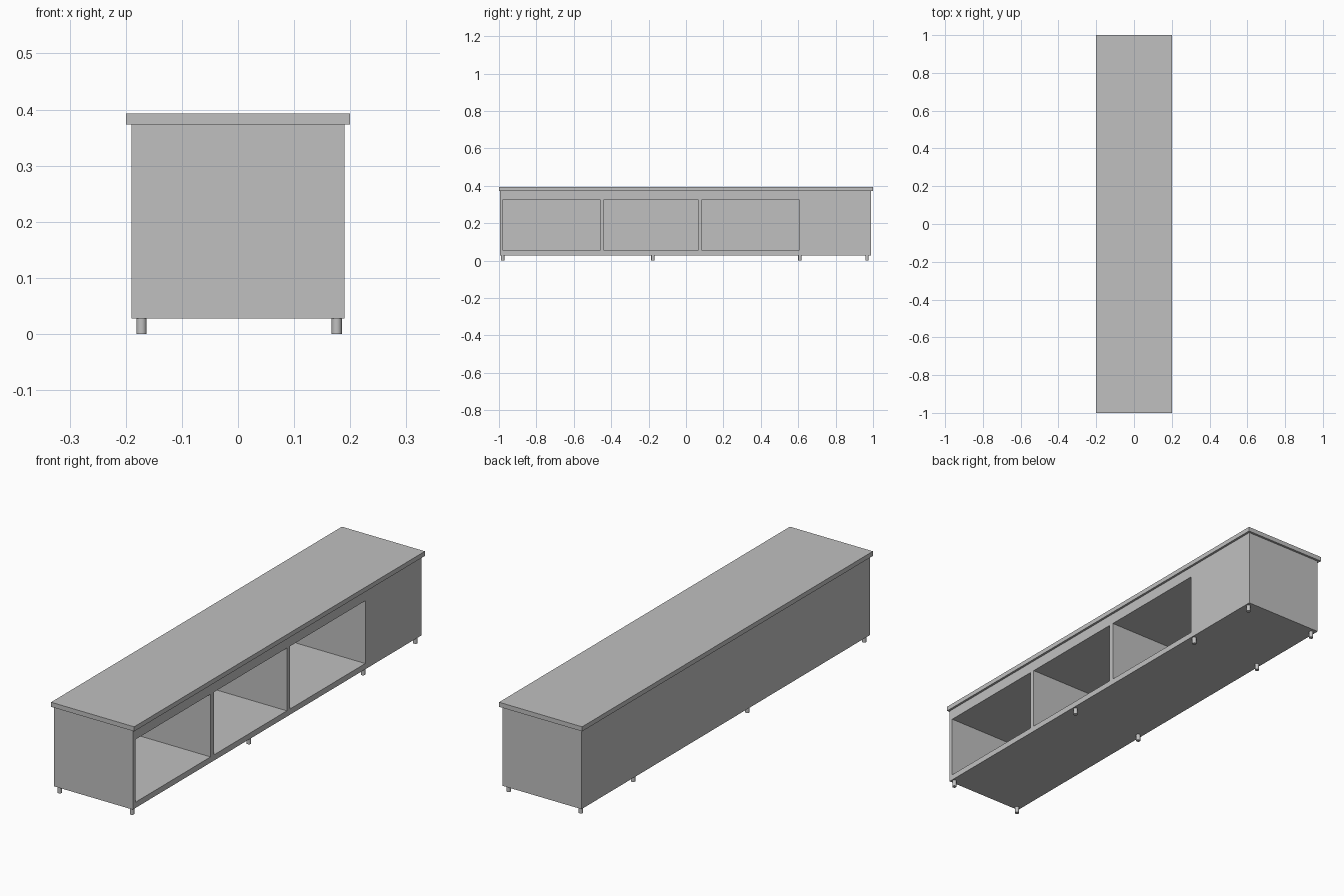
import bpy, bmesh
from mathutils import Vector

default = bpy.data.objects.get("Cube")
if default:
    bpy.data.objects.remove(default, do_unlink=True)

# Single painted finish
grey = bpy.data.materials.new("plain grey")
grey.use_nodes = True
colour = (0.53, 0.53, 0.53, 1)
grey.diffuse_color = colour
grey.node_tree.nodes["Principled BSDF"].inputs["Base Color"].default_value = colour


def finish(bm, name):
    bmesh.ops.recalc_face_normals(bm, faces=bm.faces)
    mesh = bpy.data.meshes.new(name)
    bm.to_mesh(mesh)
    bm.free()
    mesh.materials.append(grey)
    obj = bpy.data.objects.new(name, mesh)
    bpy.context.collection.objects.link(obj)
    return obj


def box(low, high):
    bm = bmesh.new()
    bmesh.ops.create_cube(bm, size=1)
    low, high = Vector(low), Vector(high)
    bmesh.ops.scale(bm, vec=high - low, verts=bm.verts)
    bmesh.ops.translate(bm, vec=(low + high) / 2, verts=bm.verts)
    return bm


# Cabinet body with three open compartments on the +x side
leg_height, body_top, side = 0.028, 0.373, 0.19
shelf_low, shelf_high, depth = 0.053, 0.326, 0.37
bays = [(-0.978, -0.46), (-0.438, 0.065), (0.086, 0.604)]

body = box((-side, -0.995, leg_height), (side, 0.99, body_top))
cuts = [((0, y, 0), (0, 1, 0)) for bay in bays for y in bay]
cuts += [((0, 0, z), (0, 0, 1)) for z in (shelf_low, shelf_high)]
for point, normal in cuts:
    geometry = body.verts[:] + body.edges[:] + body.faces[:]
    bmesh.ops.bisect_plane(body, geom=geometry, plane_co=point, plane_no=normal)

openings = []
for face in body.faces:
    c = face.calc_center_median()
    in_bay = any(a < c.y < b for a, b in bays)
    if c.x > side - 0.001 and shelf_low < c.z < shelf_high and in_bay:
        openings.append(face)
for face in openings:
    result = bmesh.ops.extrude_face_region(body, geom=[face])
    pushed = [v for v in result["geom"] if isinstance(v, bmesh.types.BMVert)]
    bmesh.ops.translate(body, vec=(-depth, 0, 0), verts=pushed)
    if face.is_valid:
        bmesh.ops.delete(body, geom=[face], context="FACES_ONLY")
finish(body, "cabinet_body")

# Overhanging top board
finish(box((-0.2, -1, body_top), (0.2, 1, 0.393)), "top_board")

# Two rows of short round legs
for row, x in (("left", 0.176), ("right", -0.172)):
    for number, y in enumerate((-0.98, -0.177, 0.609, 0.968), 1):
        leg = bmesh.new()
        bmesh.ops.create_cone(leg, cap_ends=True, segments=24,
                              radius1=0.009, radius2=0.009, depth=leg_height)
        bmesh.ops.translate(leg, vec=(x, y, leg_height / 2), verts=leg.verts)
        obj = finish(leg, f"{row}_leg_{number}")
        for polygon in obj.data.polygons:
            polygon.use_smooth = abs(polygon.normal.z) < 0.5
        for edge in obj.data.edges:
            a, b = (obj.data.vertices[i].co.z for i in edge.vertices)
            edge.use_edge_sharp = abs(a - b) < 0.001
